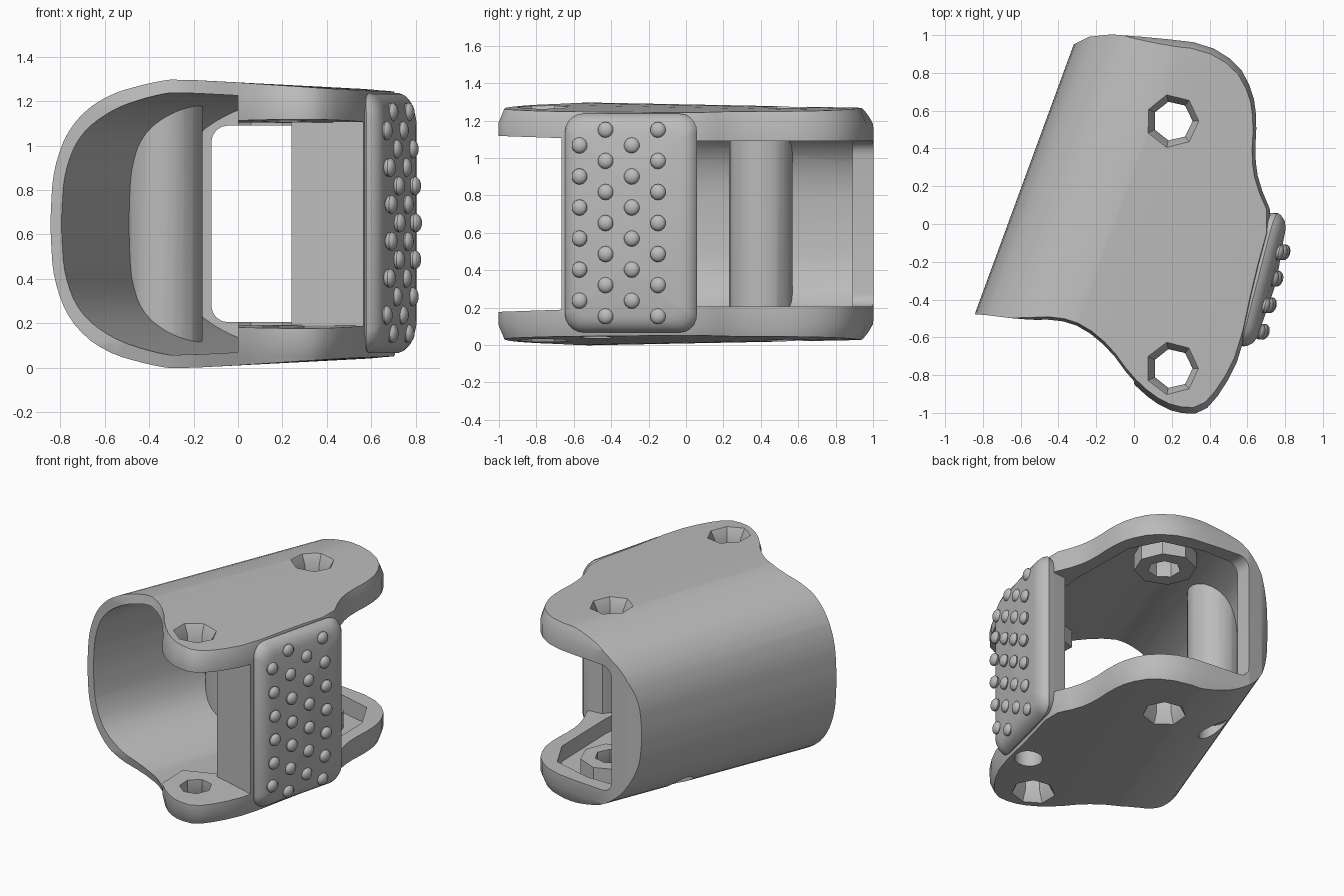
import bpy, bmesh, math
from mathutils import Matrix, Vector

if "Cube" in bpy.data.objects:
    bpy.data.objects.remove(bpy.data.objects["Cube"])

grey = bpy.data.materials.new("plain grey")
grey.diffuse_color = (0.5, 0.5, 0.5, 1)
grey.use_nodes = True
grey.node_tree.nodes["Principled BSDF"].inputs["Base Color"].default_value = grey.diffuse_color
SHEAR = 0.367   # the channel runs diagonally: x shifts with y
H = 1.295       # full height


def finish(bm, name):
    bmesh.ops.recalc_face_normals(bm, faces=bm.faces)
    me = bpy.data.meshes.new(name)
    bm.to_mesh(me)
    bm.free()
    ob = bpy.data.objects.new(name, me)
    bpy.context.collection.objects.link(ob)
    me.materials.append(grey)
    return ob


def loft(name, rings):
    """Closed solid through a list of rings with equal point counts."""
    bm = bmesh.new()
    loops = [[bm.verts.new(p) for p in r] for r in rings]
    n = len(loops[0])
    for a, b in zip(loops, loops[1:]):
        for i in range(n):
            j = (i + 1) % n
            bm.faces.new((a[i], a[j], b[j], b[i]))
    bm.faces.new(loops[0])
    bm.faces.new(loops[-1])
    return finish(bm, name)


def round_off(pts, times=1):
    """Corner cutting on a closed 2D polygon."""
    for _ in range(times):
        out = []
        for (ax, ay), (bx, by) in zip(pts, pts[1:] + pts[:1]):
            out += [(ax * .75 + bx * .25, ay * .75 + by * .25),
                    (ax * .25 + bx * .75, ay * .25 + by * .75)]
        pts = out
    return pts


def upright(name, pts, z0, z1):
    return loft(name, [[(x, y, z) for x, y in pts] for z in (z0, z1)])


def lathe(name, x, y, steps, sides):
    return loft(name, [[(x + r * math.cos(i * math.tau / sides),
                         y + r * math.sin(i * math.tau / sides), z)
                        for i in range(sides)] for r, z in steps])


def channel(name, half):
    """D-shaped section swept along the slanted axis, slightly lower to the rear."""
    prof = round_off(half + [(s, H - z) for s, z in reversed(half)], 2)
    return loft(name, [[(s + SHEAR * y, y, H / 2 + (z - H / 2) * (1 - .03 * (y + .55)))
                        for s, z in prof] for y in (-1.6, 1.6)])


def boolean(ob, tool, op, keep=False):
    m = ob.modifiers.new("cut", 'BOOLEAN')
    m.operation, m.object, m.solver = op, tool, 'EXACT'
    bpy.context.view_layer.update()
    dg = bpy.context.evaluated_depsgraph_get()
    me = bpy.data.meshes.new_from_object(ob.evaluated_get(dg))
    ob.modifiers.clear()
    ob.data = me
    if not keep:
        bpy.data.objects.remove(tool)


# Channel body: D section trimmed by the top outline, edges eased
body = channel("channel_body", [
    (1.7, 1.185), (-.05, 1.304), (-.21, 1.286), (-.42, 1.225),
    (-.58, 1.09), (-.655, .9), (-.668, .7)])
outline = round_off([
    (-1.3, -.45), (-.84, -.475), (-.6, -.505), (-.42, -.51), (-.27, -.565),
    (-.13, -.68), (-.02, -.83), (.1, -.94), (.22, -1.0), (.36, -1.005),
    (.47, -.88), (.57, -.68), (.65, -.3), (.74, .03), (.66, .22),
    (.64, .36), (.65, .55), (.63, .7), (.55, .85), (.38, .955),
    (.12, .985), (-.2, 1.01), (-.35, .935), (-.9, .7)])
trim = loft("trim", [[(x * k, y * k, z) for x, y in outline]
                     for z, k in ((-.05, .935), (.05, .975), (.11, 1),
                                  (H - .11, 1), (H - .05, .975), (H + .05, .935))])
boolean(body, trim, 'INTERSECT')

# Inner cavity, leaving a lip along the outline and a thick front lug
cavity = channel("cavity", [
    (1.7, 1.13), (-.05, 1.245), (-.2, 1.225), (-.38, 1.165),
    (-.535, 1.05), (-.605, .88), (-.617, .7)])
footprint = upright("footprint", [
    (-1.6, -1.2), (0, -1.2), (.0, -.62), (.2, -.55), (.5, -.45), (.56, .1),
    (.55, .6), (.44, .81), (.15, .89), (-1.4, .89)], -.3, 1.6)
boolean(cavity, footprint, 'INTERSECT')

# Through opening between the two side plates
r, x0, z0, z1 = .075, -.12, .205, 1.09
corner = [(x0 + r - r * math.cos(a), z1 - r + r * math.sin(a))
          for a in (math.pi / 2 * i / 4 for i in range(5))]
section = corner + [(1.6, z1), (1.6, z0)] + [(x, H - z) for x, z in reversed(corner)]
opening = loft("opening", [[(x, y, z + d) if z > .6 else (x, y, z - d) for x, z in section]
                           for y, d in ((-1.5, .045), (-.2, 0), (1.5, 0))])

# Parts left standing inside: post, pad wall and hole bosses
post = lathe("post", -.33, .4, [(.17, -.3), (.17, 1.6)], 24)
boolean(cavity, post, 'DIFFERENCE')
boss = lathe("boss", .2, .55, [(.2, -.3), (.2, 1.6)], 8)
boolean(cavity, boss, 'DIFFERENCE')
wall = upright("wall", [
    (.33, -.60), (.58, -.67), (.8, .0), (.72, .06), (.62, .05),
    (.48, -.15), (.25, -.52), (.24, -.58)], -.3, 1.6)
boolean(cavity, wall, 'DIFFERENCE', keep=True)
boolean(opening, wall, 'DIFFERENCE')

boolean(body, cavity, 'DIFFERENCE')
boolean(body, opening, 'DIFFERENCE')

# Countersunk holes through both plates
for x, y in ((.205, .545), (.205, -.765)):
    hole = lathe("hole", x, y, [(.165, -.02), (.105, .09), (.105, H - .09),
                                (.165, H + .02)], 7)
    boolean(body, hole, 'DIFFERENCE')

# Blind bores underneath, below the pad wall and the post
for x, y in ((.48, -.48), (-.27, .46)):
    bore = lathe("bore", x, y, [(.09, -.1), (.09, .2)], 20)
    boolean(body, bore, 'DIFFERENCE')

# Grip pad: rounded slab bulging outwards
along, out, base = Vector((.25, .968, 0)), Vector((.968, -.25, 0)), Vector((.632, -.285, .652))
HL, HZ, CR = .365, .585, .1


def bulge(z):
    return .045 * (1 - (z / HZ) ** 2)


def pad_ring(w, inset):
    c, pts = max(CR - inset * .5, .02), []
    a, b = HL - inset, HZ - inset
    for q, (sx, sz) in enumerate(((1, 1), (-1, 1), (-1, -1), (1, -1))):
        for i in range(6):
            t = math.pi / 2 * (q + i / 5)
            u = sx * (a - c) + c * math.cos(t)
            v = sz * (b - c) + c * math.sin(t)
            pts.append(base + along * u + out * (w + (bulge(v) if w > 0 else 0))
                       + Vector((0, 0, v)))
    return pts


pad = loft("grip_pad", [pad_ring(w, i) for w, i in (
    (-.03, .02), (.025, 0), (.045, .008), (.068, .03), (.08, .06),
    (.083, .09), (.083, .15), (.083, .25), (.083, .34))])

# Grip studs in four staggered columns
bm = bmesh.new()
for col, y in enumerate((-.57, -.43, -.29, -.15)):
    count = 6 if col % 2 == 0 else 7
    for k in range(count):
        v = (k - (count - 1) / 2) * .166
        w = .083 + bulge(v)
        u = (y - base.y + .25 * w) / .968
        p = base + along * u + out * w + Vector((0, 0, v))
        rot = Matrix((along, Vector((0, 0, 1)), out)).transposed().to_4x4()
        bmesh.ops.create_uvsphere(
            bm, u_segments=14, v_segments=8, radius=1,
            matrix=Matrix.Translation(p) @ rot @ Matrix.Diagonal((.043, .043, .028, 1)))
studs = finish(bm, "grip_studs")

# Smooth shading with crisp edges
for ob in (body, pad, studs):
    bpy.ops.object.select_all(action='DESELECT')
    ob.select_set(True)
    bpy.context.view_layer.objects.active = ob
    bpy.ops.object.shade_smooth_by_angle(angle=math.radians(32))
